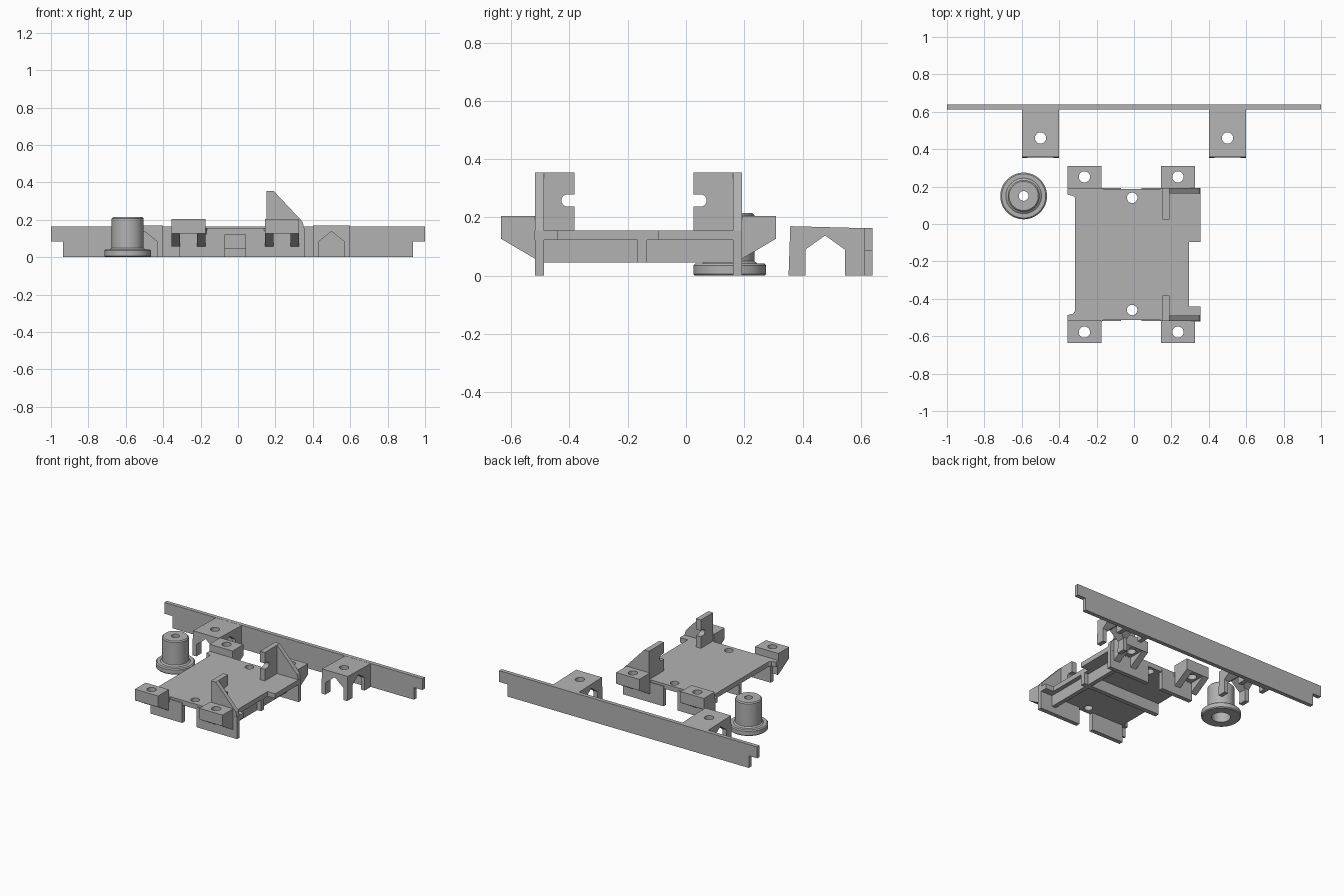
import bpy, bmesh, math
from mathutils import Vector

if "Cube" in bpy.data.objects:
    bpy.data.objects.remove(bpy.data.objects["Cube"])

grey = bpy.data.materials.new("mid grey")
grey.diffuse_color = (0.45, 0.45, 0.45, 1)
grey.use_nodes = True
grey.node_tree.nodes["Principled BSDF"].inputs["Base Color"].default_value = grey.diffuse_color


def finish(name, bm):
    bmesh.ops.recalc_face_normals(bm, faces=bm.faces)
    me = bpy.data.meshes.new(name)
    bm.to_mesh(me)
    bm.free()
    ob = bpy.data.objects.new(name, me)
    bpy.context.collection.objects.link(ob)
    me.materials.append(grey)
    return ob


def prism(name, pts, axis, lo, hi):
    """Extrude a 2D outline along an axis: x takes (y,z), y takes (x,z), z takes (x,y)."""
    place = {"x": lambda a, b, c: (c, a, b),
             "y": lambda a, b, c: (a, c, b),
             "z": lambda a, b, c: (a, b, c)}[axis]
    bm = bmesh.new()
    face = bm.faces.new([bm.verts.new(place(a, b, lo)) for a, b in pts])
    new = bmesh.ops.extrude_face_region(bm, geom=[face])["geom"]
    verts = [v for v in new if isinstance(v, bmesh.types.BMVert)]
    bmesh.ops.translate(bm, verts=verts, vec=Vector(place(0, 0, hi - lo)))
    return finish(name, bm)


def box(name, x0, x1, y0, y1, z0, z1):
    return prism(name, [(x0, y0), (x1, y0), (x1, y1), (x0, y1)], "z", z0, z1)


def disc(x, y, r, n=32):
    return [(x + r * math.cos(2 * math.pi * i / n), y + r * math.sin(2 * math.pi * i / n))
            for i in range(n)]


def activate(ob):
    bpy.ops.object.select_all(action="DESELECT")
    ob.select_set(True)
    bpy.context.view_layer.objects.active = ob


def smooth(ob):
    activate(ob)
    bpy.ops.object.shade_smooth_by_angle(angle=math.radians(30))


def cut(ob, *cutters):
    activate(ob)
    for c in cutters:
        m = ob.modifiers.new("cut", "BOOLEAN")
        m.operation, m.solver, m.object = "DIFFERENCE", "EXACT", c
        bpy.ops.object.modifier_apply(modifier=m.name)
        bpy.data.objects.remove(c)
    smooth(ob)


def hole(x, y, r):
    return prism("hole_cutter", disc(x, y, r), "z", -0.1, 0.5)


def gable(lo, hi, shoulder, apex):
    return [(lo, -0.1), (hi, -0.1), (hi, shoulder), ((lo + hi) / 2, apex), (lo, shoulder)]


# Long rail with stepped ends
prism("rail", [(-0.935, 0), (0.935, 0), (0.935, 0.085), (1, 0.085),
               (1, 0.164), (-1, 0.164), (-1, 0.085), (-0.935, 0.085)], "y", 0.612, 0.64)

# Rail tabs: sloped blocks with crossing gabled tunnels
for x in (-0.5, 0.5):
    tab = prism("rail_tab", [(0.352, 0), (0.62, 0), (0.62, 0.163), (0.358, 0.17)],
                "x", x - 0.1, x + 0.1)
    cut(tab,
        prism("tunnel_cutter", gable(0.41, 0.545, 0.09, 0.138), "x", x - 0.2, x + 0.2),
        prism("tunnel_cutter", gable(x - 0.07, x + 0.07, 0.082, 0.138), "y", 0.3, 0.6),
        hole(x, 0.46, 0.03))

# Flanged knob turned from a profile, with a stepped bore
profile = [(0.026, 0.215), (0.078, 0.215), (0.085, 0.208), (0.085, 0.05), (0.095, 0.042),
           (0.118, 0.042), (0.125, 0.035), (0.125, 0.006), (0.119, 0), (0.06, 0),
           (0.06, 0.1), (0.026, 0.1)]
bm = bmesh.new()
vs = [bm.verts.new((-0.59 + r, 0.15, z)) for r, z in profile]
es = [bm.edges.new((vs[i], vs[(i + 1) % len(vs)])) for i in range(len(vs))]
bmesh.ops.spin(bm, geom=vs + es, cent=(-0.59, 0.15, 0), axis=(0, 0, 1),
               angle=2 * math.pi, steps=48)
bmesh.ops.remove_doubles(bm, verts=bm.verts, dist=1e-4)
smooth(finish("knob", bm))

# Tray deck with widened corners
deck = prism("tray_deck", [
    (-0.355, -0.52), (-0.17, -0.52), (-0.165, -0.512), (0.14, -0.512), (0.145, -0.52),
    (0.355, -0.52), (0.355, -0.44), (0.295, -0.44), (0.295, -0.095), (0.355, -0.095),
    (0.355, 0.193), (0.145, 0.193), (0.14, 0.187), (-0.165, 0.187), (-0.17, 0.193),
    (-0.355, 0.193), (-0.355, 0.157), (-0.325, 0.15), (-0.315, 0.14),
    (-0.315, -0.465), (-0.325, -0.48), (-0.355, -0.487)], "z", 0.122, 0.156)
cut(deck, hole(-0.01, 0.14, 0.028), hole(-0.01, -0.46, 0.028))

# Ribs under the deck
box("cross_rib", -0.315, 0.295, -0.166, -0.134, 0.045, 0.13)
box("side_rib", 0.235, 0.265, -0.50, 0.17, 0.045, 0.13)

# Parts repeated at the front (s = -1) and back (s = 1) of the tray
MID = -0.163
for s in (-1, 1):
    face = MID + s * 0.355          # outer wall plane
    inner = face - s * 0.03
    end = face + s * 0.117
    y0, y1 = sorted((face, inner))

    # End walls reaching the ground
    box("leg_wall", -0.315, -0.07, y0, y1, 0, 0.14)
    box("leg_wall", 0.04, 0.355, y0, y1, 0, 0.14)

    # Screw blocks carried on pairs of gussets
    for x0, x1 in ((-0.355, -0.175), (0.145, 0.325)):
        a, b = sorted((face - s * 0.002, end))
        block = box("screw_block", x0, x1, a, b, 0.127, 0.205)
        cut(block, hole((x0 + x1) / 2, face + s * 0.06, 0.03))
        for g in (x0, x1 - 0.045):
            prism("gusset", [(face - s * 0.01, 0.135), (end, 0.135), (end, 0.127),
                             (face, 0.058), (face - s * 0.01, 0.058)], "x", g, g + 0.045)

    # Upright plate with a rounded slot, braced by a sloping fin
    tip = 0.025 if s > 0 else -0.382
    mid_z, r = 0.258, 0.021
    c = tip + s * 0.025
    slot = [(tip, mid_z - r)]
    slot += [(c + s * r * math.sin(t), mid_z - r * math.cos(t))
             for t in (math.pi * i / 10 for i in range(11))]
    slot += [(tip, mid_z + r)]
    prism("upright", [(face, 0.15), (tip, 0.15)] + slot + [(tip, 0.355), (face, 0.355)],
          "x", 0.153, 0.19)
    prism("brace_fin", [(0.153, 0.15), (0.355, 0.15), (0.345, 0.19), (0.19, 0.355),
                        (0.153, 0.355)], "y", y0, y1)
